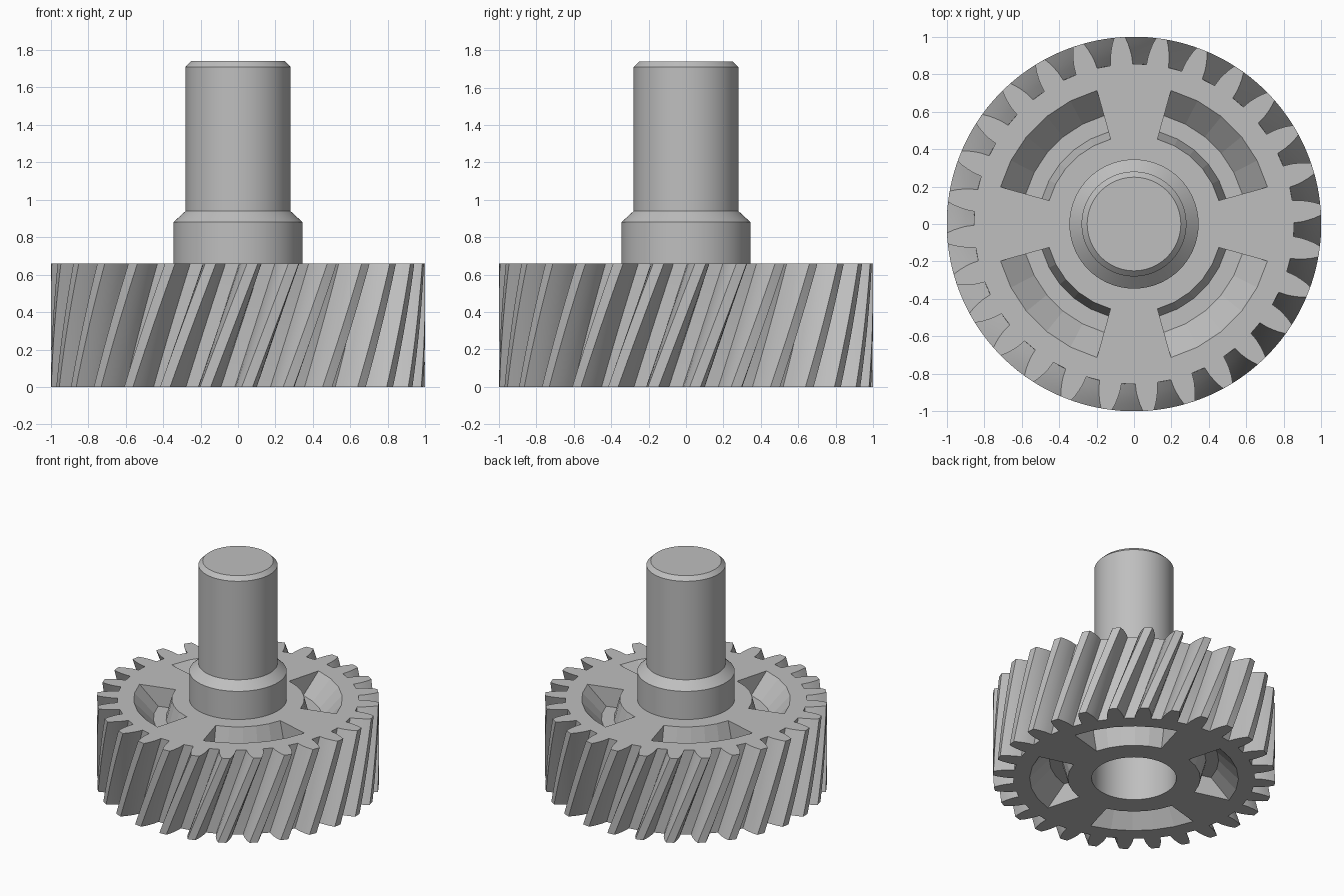
import bpy
import bmesh
from math import sin, cos, radians, pi

cube = bpy.data.objects.get("Cube")
if cube:
    bpy.data.objects.remove(cube, do_unlink=True)

HEIGHT = 0.66        # gear thickness
TEETH = 28
TWIST = radians(14.5)
DEPTH = 0.15         # pocket depth

steel = bpy.data.materials.new("steel_grey")
steel.use_nodes = True
steel.diffuse_color = (0.52, 0.52, 0.52, 1)
steel.node_tree.nodes["Principled BSDF"].inputs["Base Color"].default_value = steel.diffuse_color


def polar(r, a, z):
    return (r * cos(a), r * sin(a), z)


def finish(bm, name):
    bmesh.ops.recalc_face_normals(bm, faces=bm.faces)
    mesh = bpy.data.meshes.new(name)
    bm.to_mesh(mesh)
    bm.free()
    mesh.materials.append(steel)
    obj = bpy.data.objects.new(name, mesh)
    bpy.context.collection.objects.link(obj)
    return obj


def select_only(obj):
    bpy.ops.object.select_all(action="DESELECT")
    obj.select_set(True)
    bpy.context.view_layer.objects.active = obj


def loft(bm, rings, cyclic=True):
    """Bridge rings of equal point count and cap both ends."""
    loops = [[bm.verts.new(p) for p in ring] for ring in rings]
    for low, high in zip(loops, loops[1:]):
        for i in range(len(low)):
            j = (i + 1) % len(low)
            bm.faces.new((low[i], low[j], high[j], high[i]))
    bm.faces.new(loops[0][::-1])
    bm.faces.new(loops[-1])


def lathe(bm, profile, steps=72):
    loft(bm, [[polar(r, 2 * pi * i / steps, z) for i in range(steps)] for r, z in profile])


# Helical gear: one tooth outline repeated round, lofted with a twist
flank = [(0.855, 0.069), (0.90, 0.063), (0.93, 0.055), (0.965, 0.044), (1.0, 0.029)]
tooth = [(r, -a) for r, a in flank] + [(1.0, 0)] + [(r, a) for r, a in reversed(flank)]
pitch = 2 * pi / TEETH
start = radians(88) + pitch / 2
LAYERS = 10
rings = []
for k in range(LAYERS + 1):
    t = k / LAYERS
    turn = start + TWIST * (t - 1)
    rings.append([polar(r, turn + n * pitch + a, HEIGHT * t)
                  for n in range(TEETH) for r, a in tooth])
bm = bmesh.new()
loft(bm, rings)
gear = finish(bm, "helical_gear")

# Cutter: bore plus four tapered pockets on each side
bm = bmesh.new()
lathe(bm, [(0.30, -0.1), (0.30, HEIGHT + 0.1)])
over = 0.02
grow = over / DEPTH
section = [(0.47 - 0.04 * grow, -over), (0.74 + 0.14 * grow, -over), (0.60, DEPTH), (0.51, DEPTH)]
for upper in (False, True):
    for quarter in range(4):
        slices = []
        for i in range(6):
            a = radians(90 * quarter + 15.5 + 59 * i / 5)
            slices.append([polar(r, a, HEIGHT - d if upper else d) for r, d in section])
        loft(bm, slices)
cutter = finish(bm, "pocket_cutter")
cutter.hide_render = True

select_only(gear)
cut = gear.modifiers.new("pockets", "BOOLEAN")
cut.operation = "DIFFERENCE"
cut.solver = "EXACT"
cut.object = cutter
bpy.ops.object.modifier_apply(modifier=cut.name)
bpy.data.objects.remove(cutter, do_unlink=True)
bpy.ops.object.shade_smooth_by_angle(angle=radians(25))

# Pocket walls stay faceted
for face in gear.data.polygons:
    c = face.center
    if 0.4 < c.xy.length < 0.8:
        face.use_smooth = False

# Stepped shaft with collar and chamfers
bm = bmesh.new()
lathe(bm, [(0.345, 0.60), (0.345, 0.88), (0.28, 0.94), (0.28, 1.71), (0.25, 1.74)])
shaft = finish(bm, "shaft")
select_only(shaft)
bpy.ops.object.shade_smooth_by_angle(angle=radians(25))
